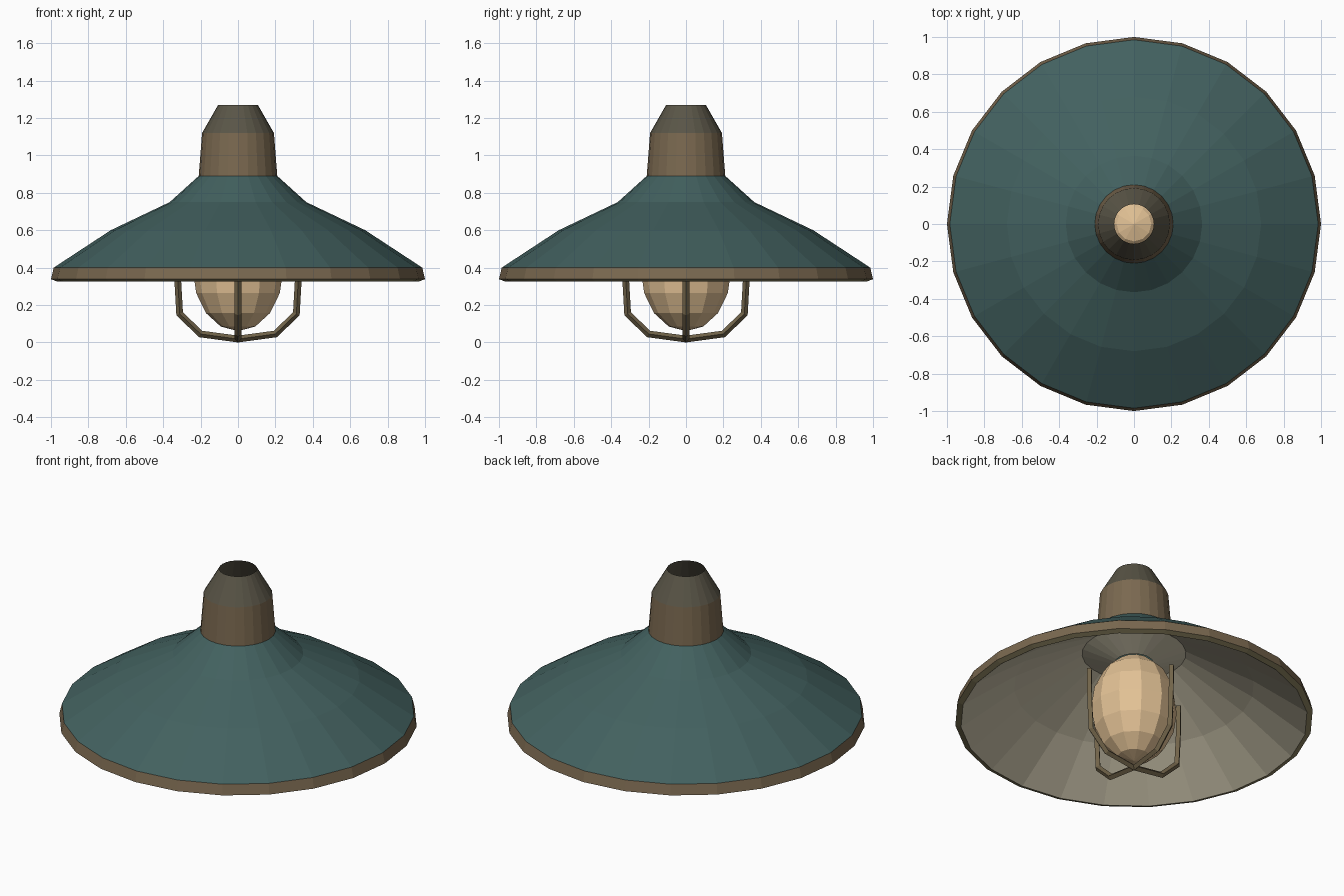
import bpy, bmesh
from math import sin, cos, pi, radians
from mathutils import Vector

if "Cube" in bpy.data.objects:
    bpy.data.objects.remove(bpy.data.objects["Cube"], do_unlink=True)


def material(name, rgb):
    m = bpy.data.materials.new(name)
    m.use_nodes = True
    m.diffuse_color = (*rgb, 1)
    m.node_tree.nodes["Principled BSDF"].inputs["Base Color"].default_value = (*rgb, 1)
    return m


teal = material("teal enamel", (0.055, 0.119, 0.115))
brass = material("aged brass", (0.195, 0.14, 0.08))
dark_brass = material("dark brass", (0.165, 0.126, 0.067))
olive_brass = material("olive brass", (0.27, 0.23, 0.12))
olive = material("dark olive metal", (0.10, 0.09, 0.062))
lining_mat = material("pale grey lining", (0.59, 0.54, 0.40))
glass = material("warm glass", (0.76, 0.535, 0.30))


def finish(name, bm, mat):
    mesh = bpy.data.meshes.new(name)
    bm.to_mesh(mesh)
    bm.free()
    mesh.materials.append(mat)
    obj = bpy.data.objects.new(name, mesh)
    bpy.context.collection.objects.link(obj)
    return obj


def lathe(name, profile, mat, sides=24):
    """Revolve (radius, height) points, listed bottom to top for outward faces."""
    bm = bmesh.new()
    rings = [[bm.verts.new((r * cos(2 * pi * i / sides), r * sin(2 * pi * i / sides), z))
              for i in range(sides)] for r, z in profile]
    for low, high in zip(rings, rings[1:]):
        for i in range(sides):
            j = (i + 1) % sides
            bm.faces.new((low[i], low[j], high[j], high[i]))
    return finish(name, bm, mat)


# Shade, rim band with bevelled lower edge, and inner lining closing around the bulb
lathe("shade", [(0.985, 0.40), (0.68, 0.60), (0.365, 0.75), (0.21, 0.89)], teal)
lathe("rim", [(1.0, 0.338), (0.985, 0.40)], brass)
lathe("rim_lower_edge", [(0.968, 0.326), (1.0, 0.338)], olive_brass)
lathe("shade_lining", [(0.108, 0.688), (0.29, 0.75), (0.67, 0.54), (0.968, 0.326)], lining_mat)

# Neck and open cap
lathe("neck", [(0.21, 0.89), (0.192, 1.12)], brass)
lathe("cap", [(0.192, 1.12), (0.106, 1.27)], olive)

# Bulb
bm = bmesh.new()
bmesh.ops.create_uvsphere(bm, u_segments=12, v_segments=8, radius=1)
bmesh.ops.scale(bm, vec=(0.242, 0.242, 0.33), verts=bm.verts)
bmesh.ops.translate(bm, vec=(0, 0, 0.39), verts=bm.verts)
finish("bulb", bm, glass)

# Two crossed guard hoops of diamond-section bar
half = [(0.325, 0.53), (0.322, 0.33), (0.312, 0.153), (0.2, 0.045)]
path = half + [(0, 0.018)] + [(-x, z) for x, z in reversed(half)]
for name, angle in (("guard_hoop_side", 0), ("guard_hoop_front", 90)):
    bm = bmesh.new()
    points = [Vector((x, 0, z)) for x, z in path]
    rings = []
    for k, p in enumerate(points):
        before = (p - points[max(k - 1, 0)]).normalized()
        after = (points[min(k + 1, len(points) - 1)] - p).normalized()
        along = (before + after).normalized()
        side = Vector((0, 1, 0))
        across = along.cross(side) / max(along.dot(after), along.dot(before))
        rings.append([bm.verts.new(p + 0.018 * (a * across + b * side))
                      for a, b in ((1, 0), (0, 1), (-1, 0), (0, -1))])
    for r, s in zip(rings, rings[1:]):
        for i in range(4):
            bm.faces.new((r[i], r[i - 1], s[i - 1], s[i]))
    bm.faces.new(rings[0])
    bm.faces.new(reversed(rings[-1]))
    bmesh.ops.recalc_face_normals(bm, faces=bm.faces)
    hoop = finish(name, bm, dark_brass)
    hoop.rotation_euler.z = radians(angle)
